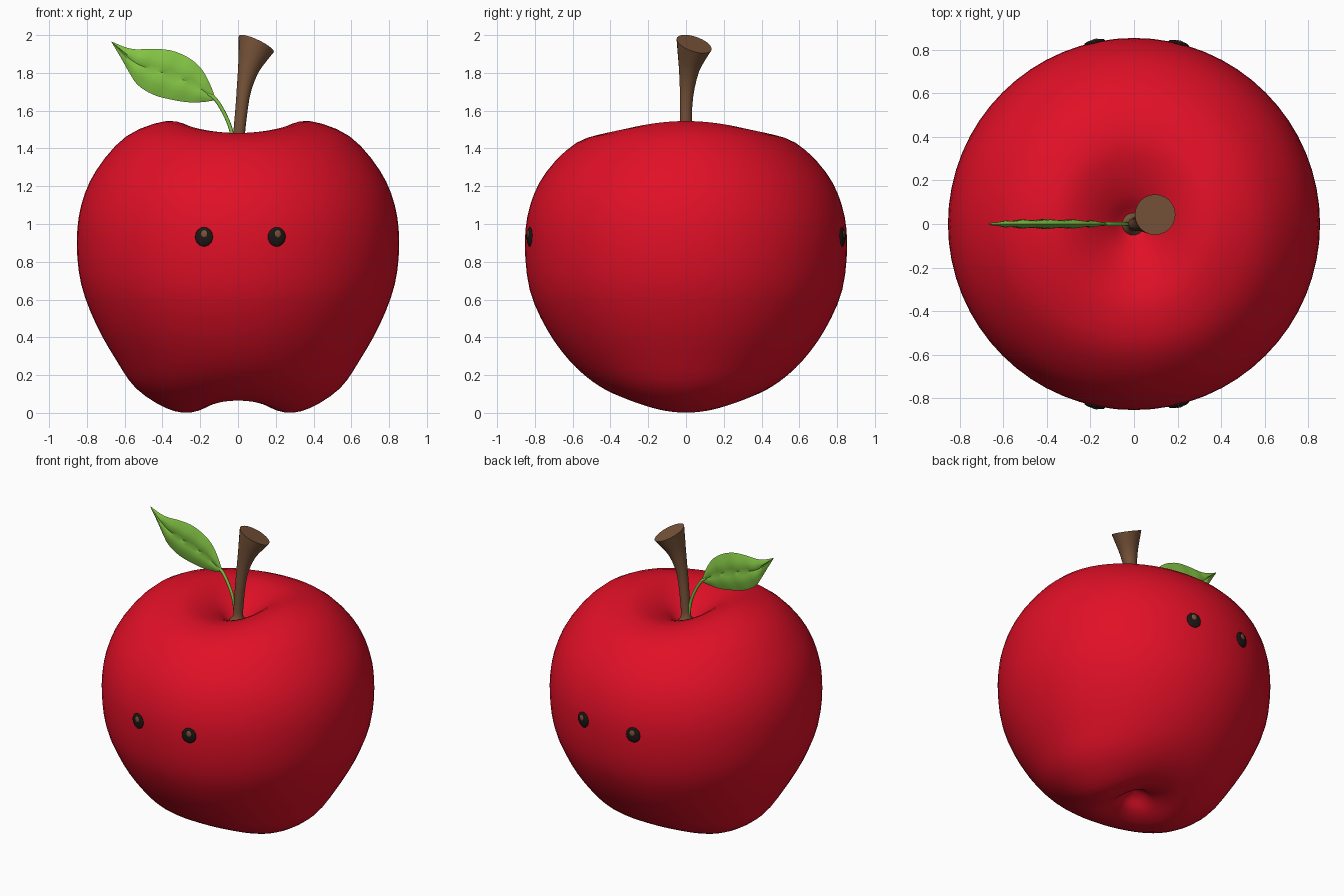
import bpy, bmesh, math
from mathutils import Vector, Matrix

cube = bpy.data.objects.get("Cube")
if cube:
    bpy.data.objects.remove(cube, do_unlink=True)


def material(name, rgb):
    m = bpy.data.materials.new(name)
    m.use_nodes = True
    m.diffuse_color = (*rgb, 1)
    bsdf = next(n for n in m.node_tree.nodes if n.type == 'BSDF_PRINCIPLED')
    bsdf.inputs["Base Color"].default_value = (*rgb, 1)
    return m


RED = material("apple_red", (0.75, 0.005, 0.02))
BROWN = material("bark_brown", (0.19, 0.09, 0.042))
GREEN = material("leaf_green", (0.23, 0.56, 0.06))
BLACK = material("eye_black", (0.012, 0.008, 0.007))


def finish(name, bm, mat, angle=40):
    bmesh.ops.recalc_face_normals(bm, faces=bm.faces[:])
    mesh = bpy.data.meshes.new(name)
    bm.to_mesh(mesh)
    bm.free()
    mesh.materials.append(mat)
    obj = bpy.data.objects.new(name, mesh)
    bpy.context.collection.objects.link(obj)
    bpy.ops.object.select_all(action='DESELECT')
    obj.select_set(True)
    bpy.context.view_layer.objects.active = obj
    bpy.ops.object.shade_smooth_by_angle(angle=math.radians(angle))
    return obj


def loft(name, rings, mat, angle=40):
    """Skin closed rings of equal length and cap both ends."""
    bm = bmesh.new()
    loops = [[bm.verts.new(p) for p in ring] for ring in rings]
    for a, b in zip(loops, loops[1:]):
        for i in range(len(a)):
            j = (i + 1) % len(a)
            bm.faces.new((a[i], a[j], b[j], b[i]))
    bm.faces.new(loops[0])
    bm.faces.new(loops[-1])
    return finish(name, bm, mat, angle)


def smooth_path(points, steps):
    """Catmull-Rom curve through points of any dimension."""
    pts = [Vector(p) for p in points]
    pts = [pts[0]] + pts + [pts[-1]]
    out = []
    for a, b, c, d in zip(pts, pts[1:], pts[2:], pts[3:]):
        for s in range(steps):
            t = s / steps
            out.append(b + (c - a) * (t / 2)
                       + (a * 2 - b * 5 + c * 4 - d) * (t * t / 2)
                       + (b * 3 - a - c * 3 + d) * (t ** 3 / 2))
    return out + [pts[-1]]


# Apple body: side profile and front profile blended around the axis
side = [(.002, 1.33), (.06, 1.36), (.13, 1.43), (.24, 1.51), (.38, 1.545), (.59, 1.465),
        (.75, 1.285), (.83, 1.1), (.853, .9), (.83, .68), (.75, .466), (.645, .28),
        (.54, .13), (.38, .025), (.25, .002), (.13, .05), (.06, .12), (.002, .15)]
front = [(.002, 1.33), (.06, 1.36), (.13, 1.41), (.26, 1.462), (.4, 1.482), (.58, 1.43),
         (.74, 1.275), (.825, 1.1), (.853, .9), (.827, .65), (.735, .44), (.62, .28),
         (.5, .17), (.38, .1), (.26, .065), (.13, .085), (.06, .13), (.002, .15)]
SEGMENTS = 64
rings = []
for s, f in zip(smooth_path(side, 3), smooth_path(front, 3)):
    ring = []
    for i in range(SEGMENTS):
        a = math.tau * i / SEGMENTS
        r, z = s.lerp(f, math.sin(a) ** 2)
        ring.append((r * math.cos(a), r * math.sin(a), z))
    rings.append(ring)
loft("apple_body", rings, RED, 60)

# Stem: x, y, z, radius, tilt of each ring; it flares at both ends
stem = [(-.005, 0, 1.31, .06, 0), (-.004, 0, 1.36, .05, 0), (0, 0, 1.39, .032, 0),
        (.006, 0, 1.48, .031, .1), (.02, 0, 1.62, .033, .2), (.033, .006, 1.72, .039, .4),
        (.055, .016, 1.82, .054, .7), (.078, .03, 1.895, .075, .9), (.097, .043, 1.953, .093, 1)]
rings = []
for x, y, z, r, tilt in smooth_path(stem, 2):
    ring = []
    for i in range(24):
        a = math.tau * i / 24
        dx, dy = r * math.cos(a), r * math.sin(a)
        ring.append((x + dx, y + dy, z - tilt * (.44 * dx + .28 * dy)))
    rings.append(ring)
loft("stem", rings, BROWN)

# Leaf blade: upper and lower edge, puffed halves with a sunken midrib
edges = [(-.118, 1.662, -.122, 1.655), (-.152, 1.75, -.19, 1.645), (-.2, 1.83, -.27, 1.645),
         (-.27, 1.885, -.36, 1.66), (-.36, 1.92, -.45, 1.685), (-.46, 1.927, -.53, 1.735),
         (-.54, 1.925, -.575, 1.8), (-.6, 1.937, -.62, 1.88), (-.669, 1.966, -.67, 1.963)]
sections = smooth_path(edges, 3)
rings = []
for i, (ux, uz, lx, lz) in enumerate(sections):
    puff = math.sin(math.pi * i / (len(sections) - 1)) ** .6
    puff *= 1 + .15 * math.cos(i * math.tau / 4)
    across = [(0, 0), (.2, .017), (.4, .02), (.5, .011), (.6, .02), (.8, .017), (1, 0)]
    loop = [(t, -h) for t, h in across] + [(t, h) for t, h in across[-2:0:-1]]
    rings.append([(ux + (lx - ux) * t, h * puff, uz + (lz - uz) * t) for t, h in loop])
loft("leaf", rings, GREEN)

# Leaf stalk: thin tube from the hollow up to the blade
stalk = smooth_path([(-.015, 0, 1.34), (-.033, 0, 1.48), (-.065, 0, 1.57),
                     (-.115, 0, 1.655), (-.16, 0, 1.69)], 5)
rings = []
for i, p in enumerate(stalk):
    tangent = (stalk[min(i + 1, len(stalk) - 1)] - stalk[max(i - 1, 0)]).normalized()
    normal = tangent.cross(Vector((0, 1, 0)))
    rings.append([p + (normal * math.cos(a) + Vector((0, 1, 0)) * math.sin(a)) * .01
                  for a in (math.tau * k / 10 for k in range(10))])
loft("leaf_stalk", rings, GREEN)


# Eyes: flattened domes with a small glint, on the front and on the back
def dome(name, x, z, facing, radius, height, depth, out, mat):
    y = facing * math.sqrt(.852 ** 2 - x * x)
    direction = Vector((x, y, 0)).normalized()
    turn = math.atan2(direction.y, direction.x) - math.pi / 2
    bm = bmesh.new()
    bmesh.ops.create_uvsphere(bm, u_segments=24, v_segments=12, radius=1)
    bm.transform(Matrix.Translation(Vector((x, y, z)) + direction * out)
                 @ Matrix.Rotation(turn, 4, 'Z')
                 @ Matrix.Diagonal((radius, depth, height, 1)))
    finish(name, bm, mat, 60)


for facing, where in ((-1, "front"), (1, "back")):
    for x, hand in ((-.18, "right"), (.205, "left")):
        dome(f"{where}_{hand}_eye", x, .932, facing, .048, .051, .013, 0, BLACK)
        dome(f"{where}_{hand}_eye_glint", x + .003, .947, facing, .018, .021, .006, .0095, BROWN)
